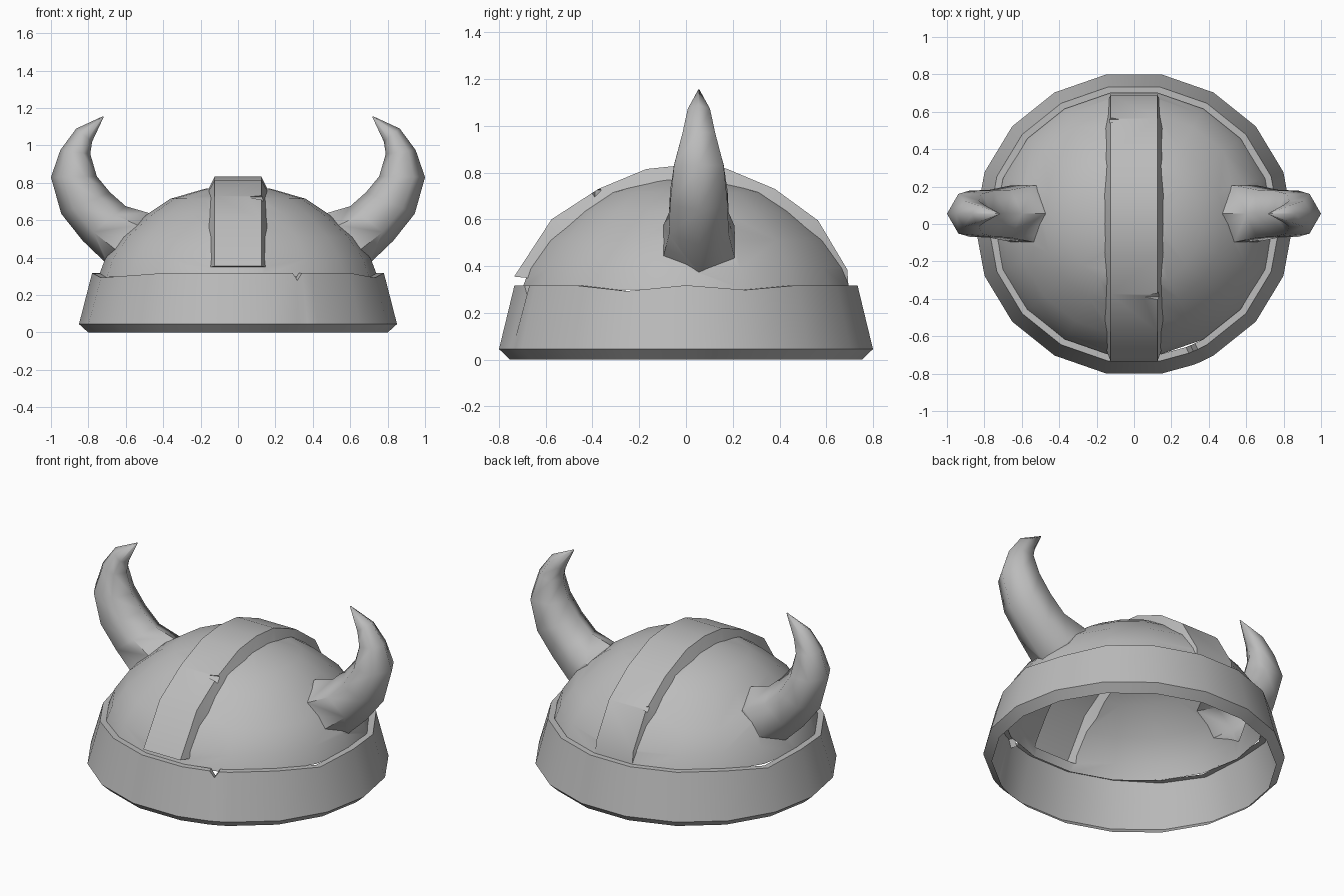
import bpy, bmesh, math
from mathutils import Vector, Matrix

cube = bpy.data.objects.get("Cube")
if cube:
    bpy.data.objects.remove(cube, do_unlink=True)

grey = bpy.data.materials.new("plain grey")
grey.use_nodes = True
grey.diffuse_color = (0.5, 0.5, 0.5, 1)
grey.node_tree.nodes["Principled BSDF"].inputs["Base Color"].default_value = (0.5, 0.5, 0.5, 1)

WIDEN = 1.047  # the helmet is slightly wider than deep


def finish(name, bm):
    bmesh.ops.remove_doubles(bm, verts=bm.verts, dist=1e-5)
    bmesh.ops.recalc_face_normals(bm, faces=bm.faces)
    mesh = bpy.data.meshes.new(name)
    bm.to_mesh(mesh)
    bm.free()
    mesh.materials.append(grey)
    obj = bpy.data.objects.new(name, mesh)
    bpy.context.collection.objects.link(obj)
    return obj


def loft(name, rings, caps=True):
    """Skin a row of equal-sized closed rings."""
    bm = bmesh.new()
    rows = [[bm.verts.new(p) for p in ring] for ring in rings]
    n = len(rows[0])
    for a, b in zip(rows, rows[1:]):
        for i in range(n):
            j = (i + 1) % n
            bm.faces.new((a[i], a[j], b[j], b[i]))
    if caps:
        bm.faces.new(rows[0])
        bm.faces.new(rows[-1])
    return finish(name, bm)


def oval(size, z, angles):
    return [Vector((WIDEN * size * math.cos(math.radians(a)),
                    size * math.sin(math.radians(a)), z)) for a in angles]


def activate(obj):
    bpy.ops.object.select_all(action='DESELECT')
    obj.select_set(True)
    bpy.context.view_layer.objects.active = obj


def combine(target, tool, operation):
    tool.hide_render = True
    mod = target.modifiers.new("combine", 'BOOLEAN')
    mod.operation, mod.solver, mod.object = operation, 'EXACT', tool
    activate(target)
    bpy.ops.object.modifier_apply(modifier=mod.name)
    bpy.data.objects.remove(tool, do_unlink=True)


# Rim band: open sheet with a worn top edge and one chip
sides = list(range(0, 360, 20))
chip = 294
angles = sorted(sides + [chip - 2, chip, chip + 2])
dips = {20: 0.02, 160: 0.03, 200: 0.025, 220: 0.015, 340: 0.025, chip: 0.04}
band = [oval(0.765, 0, angles), oval(0.812, 0.045, angles),
        oval(0.745, 0.318, angles), oval(0.71, 0.318, angles)]
for ring in band[2:]:
    for a, p in zip(angles, ring):
        p.z -= dips.get(a, 0)
rim = loft("rim_band", band, caps=False)
activate(rim)
bpy.ops.object.shade_smooth_by_angle(angle=math.radians(30))

# Dome: low-poly lathe, closed below until the parts are joined
profile = [(0.712, 0.3), (0.68, 0.39), (0.6, 0.51), (0.46, 0.635),
           (0.345, 0.715), (0.17, 0.768), (0.02, 0.785)]
dome = loft("dome_with_horns", [oval(r, z, sides) for r, z in profile])

# Raised crest strip running front to back
crest = [(-0.735, 0.355), (-0.575, 0.6), (-0.375, 0.73), (-0.17, 0.815), (0, 0.833),
         (0.17, 0.818), (0.38, 0.73), (0.565, 0.595), (0.69, 0.385), (0.695, 0.312)]
rows = []
for y, z in crest:
    low_y, low_z = y * 0.82, 0.28 + (z - 0.28) * 0.82
    rows.append([(-0.125, y, z), (0.125, y, z), (0.175, low_y, low_z), (-0.175, low_y, low_z)])
strip = loft("crest_strip", rows)

# Chips cut from the strip edges
for side, y, z, depth in ((1, -0.39, 0.725, 0.13), (-1, 0.56, 0.605, 0.10)):
    bm = bmesh.new()
    bmesh.ops.create_cone(bm, cap_ends=True, segments=4, radius1=0.04, radius2=0.001, depth=depth)
    turn = Matrix.Rotation(-side * math.pi / 2, 4, 'Y')
    bm.transform(Matrix.Translation((side * (0.17 - depth / 2), y, z)) @ turn)
    combine(strip, finish("chip_cutter", bm), 'DIFFERENCE')
combine(dome, strip, 'UNION')

# Horns: six-sided, each ring spans an outer and an inner point
spans = [((0.63, 0.31), (0.40, 0.575)), ((0.71, 0.375), (0.48, 0.64)),
         ((0.83, 0.49), (0.60, 0.675)), ((0.945, 0.635), (0.685, 0.75)),
         ((1.0, 0.83), (0.755, 0.835)), ((0.95, 0.975), (0.79, 0.955)),
         ((0.865, 1.09), (0.78, 1.02)), ((0.722, 1.156), (0.718, 1.152))]
for side in (1, -1):
    rings = []
    for outer, inner in spans:
        a, b = Vector((outer[0], 0, outer[1])), Vector((inner[0], 0, inner[1]))
        mid, arm = (a + b) / 2 + Vector((0, 0.055, 0)), (a - b) / 2
        ring = []
        for k in range(6):
            t = math.radians(60 * k)
            p = mid + arm * math.cos(t) + Vector((0, arm.length * math.sin(t), 0))
            ring.append((side * p.x, p.y, p.z))
        rings.append(ring)
    combine(dome, loft("horn", rings), 'UNION')


# Open the underside; smooth the dome and horns, keep strip edges and joints sharp
def on_horn(face):
    x, y, z = face.calc_center_median()
    return abs(x) > 0.4 and (x / 0.75) ** 2 + (y / 0.71) ** 2 + ((z - 0.3) / 0.49) ** 2 > 1


bm = bmesh.new()
bm.from_mesh(dome.data)
floor = [f for f in bm.faces if f.normal.z < -0.9 and f.calc_center_median().z < 0.302]
bmesh.ops.delete(bm, geom=floor, context='FACES')
for face in bm.faces:
    face.smooth = True
    face.material_index = 0
for edge in bm.edges:
    if len(edge.link_faces) == 2:
        horn = all(on_horn(f) for f in edge.link_faces)
        edge.smooth = horn or edge.calc_face_angle(0) < math.radians(30)
bm.to_mesh(dome.data)
bm.free()
